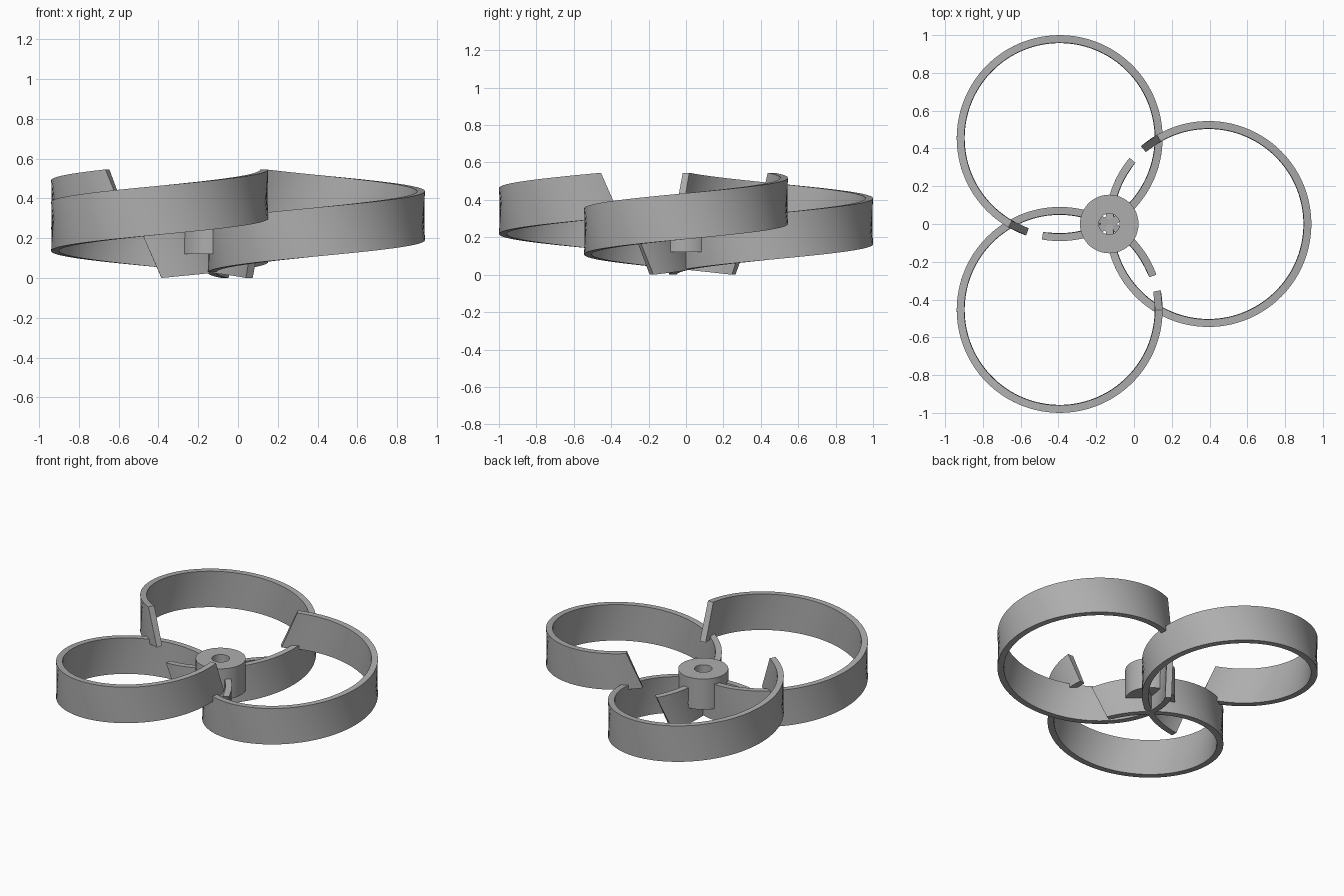
import bpy
import bmesh
from math import radians, cos, sin, tau
from mathutils import Matrix, Vector

cube = bpy.data.objects.get("Cube")
if cube:
    bpy.data.objects.remove(cube)

HUB_X = -0.131            # axis of the rotor
REACH = 0.525             # hub axis to loop centre
INNER, OUTER = 0.505, 0.545

grey = bpy.data.materials.new("grey_plastic")
grey.use_nodes = True
colour = (0.42, 0.42, 0.42, 1)
grey.diffuse_color = colour
grey.node_tree.nodes["Principled BSDF"].inputs["Base Color"].default_value = colour


def finish(name, bm):
    """Turn a bmesh into a smooth, sharp-edged object on the rotor axis."""
    bmesh.ops.recalc_face_normals(bm, faces=bm.faces)
    mesh = bpy.data.meshes.new(name)
    bm.to_mesh(mesh)
    bm.free()
    mesh.materials.append(grey)
    obj = bpy.data.objects.new(name, mesh)
    bpy.context.collection.objects.link(obj)
    bpy.ops.object.select_all(action='DESELECT')
    obj.select_set(True)
    bpy.context.view_layer.objects.active = obj
    bpy.ops.object.shade_smooth_by_angle(angle=radians(30))
    return obj


def sweep(bm, sections, closed):
    """Skin a row of equal sections, capping the ends if open."""
    rings = [[bm.verts.new(p) for p in s] for s in sections]
    n = len(rings[0])
    pairs = list(zip(rings, rings[1:]))
    if closed:
        pairs.append((rings[-1], rings[0]))
    else:
        bm.faces.new(rings[0])
        bm.faces.new(rings[-1])
    for a, b in pairs:
        for i in range(n):
            j = (i + 1) % n
            bm.faces.new((a[i], a[j], b[j], b[i]))


def loop_section(t):
    """Leaning wall section, from the high end (0) to the low end (1)."""
    low, high = radians(131 - 340 * t), radians(120 - 340 * t)
    z = 0.309 * (1 - t)
    corners = ((INNER, low, z), (OUTER, low, z),
               (OUTER, high, z + 0.236), (INNER, high, z + 0.236))
    return [Vector((REACH + r * cos(a), r * sin(a), h)) for r, a, h in corners]


# Three descending loop blades crossing at the hub
STEPS = 170
for k, side in enumerate(("left", "back", "front")):
    bm = bmesh.new()
    sweep(bm, [loop_section(i / STEPS) for i in range(STEPS + 1)], False)
    turn = Matrix.Translation((HUB_X, 0, 0)) @ Matrix.Rotation(k * tau / 3, 4, 'Z')
    bmesh.ops.transform(bm, matrix=turn, verts=bm.verts)
    finish(side + "_loop_blade", bm)

# Hub with a shaft bore
profile = ((0.055, 0.12), (0.155, 0.12), (0.155, 0.33), (0.055, 0.33))
SIDES = 96
bm = bmesh.new()
sweep(bm, [[Vector((HUB_X + r * cos(i * tau / SIDES), r * sin(i * tau / SIDES), z))
            for r, z in profile] for i in range(SIDES)], True)
finish("hub", bm)
